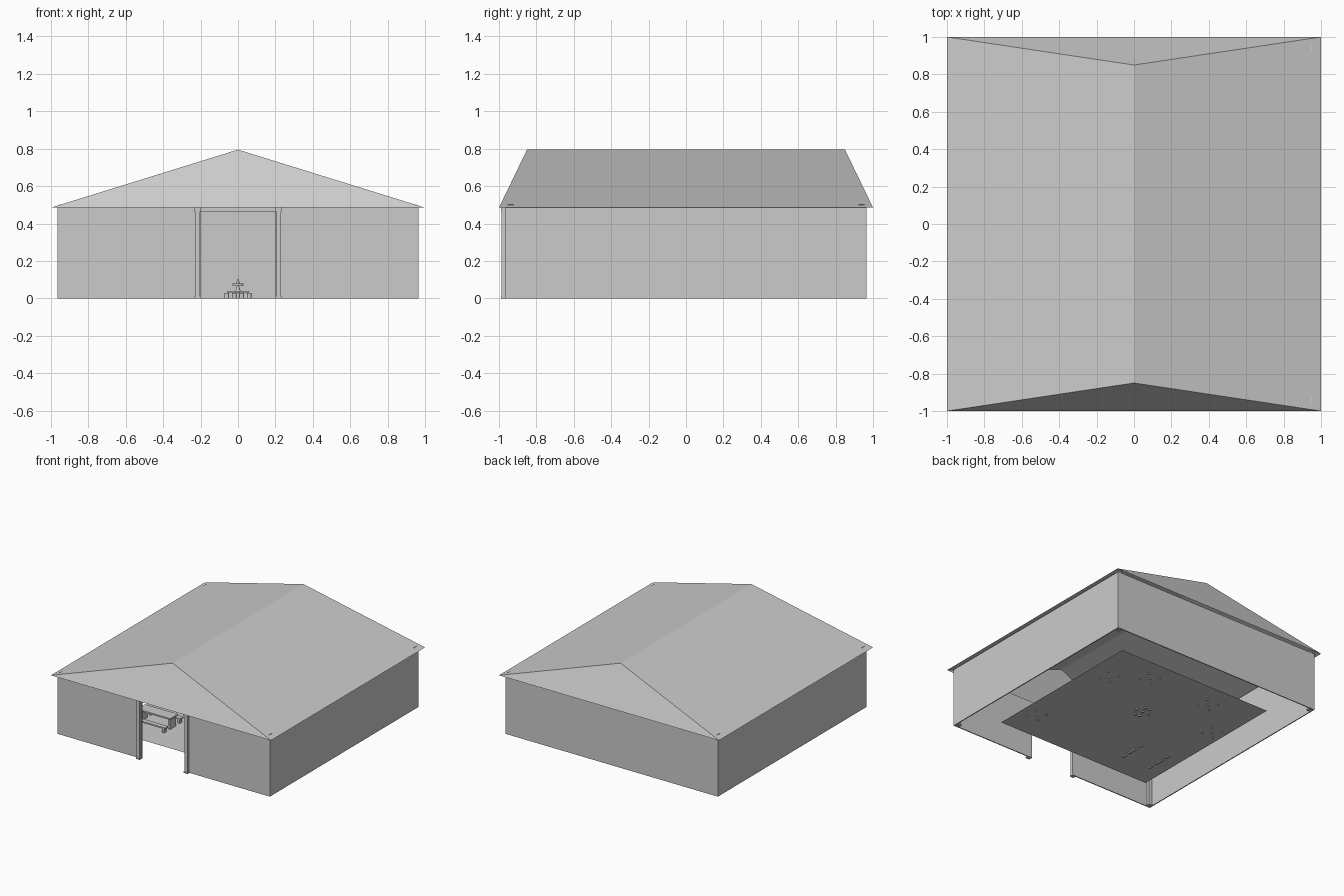
import bpy, bmesh, math
from mathutils import Matrix, Vector

cube = bpy.data.objects.get("Cube")
if cube:
    bpy.data.objects.remove(cube, do_unlink=True)

grey = bpy.data.materials.new("plain grey")
grey.use_nodes = True
grey.diffuse_color = (0.6, 0.6, 0.6, 1)
grey.node_tree.nodes["Principled BSDF"].inputs["Base Color"].default_value = (0.6, 0.6, 0.6, 1)


def finish(name, bm):
    mesh = bpy.data.meshes.new(name)
    bm.to_mesh(mesh)
    bm.free()
    mesh.materials.append(grey)
    obj = bpy.data.objects.new(name, mesh)
    bpy.context.collection.objects.link(obj)
    return obj


def add_box(bm, centre, size):
    matrix = Matrix.Translation(centre) @ Matrix.Diagonal((*size, 1))
    bmesh.ops.create_cube(bm, size=1, matrix=matrix)


def add_tube(bm, x, y, low, high, r1, r2=None):
    bmesh.ops.create_cone(bm, cap_ends=True, segments=12, radius1=r1,
                          radius2=r1 if r2 is None else r2, depth=high - low,
                          matrix=Matrix.Translation((x, y, (low + high) / 2)))


def box(name, centre, size):
    bm = bmesh.new()
    add_box(bm, centre, size)
    return finish(name, bm)


EAVE, RIDGE, WALL, DOOR, THICK = 0.485, 0.795, 0.965, 0.2, 0.008

# Hollow hipped roof
bm = bmesh.new()
fl, fr, br, bl = [bm.verts.new((x, y, EAVE)) for x, y in ((-1, -1), (1, -1), (1, 1), (-1, 1))]
rf, rb = [bm.verts.new((0, y, RIDGE)) for y in (-0.85, 0.85)]
for loop in ((fl, fr, rf), (fr, br, rb, rf), (br, bl, rb), (bl, fl, rf, rb)):
    bm.faces.new(loop)
finish("roof", bm)

# Thin walls, with the front split by the entrance
mid = WALL - THICK / 2
box("back_wall", (0, mid, EAVE / 2), (2 * WALL, THICK, EAVE))
for side, sx in (("right", -1), ("left", 1)):
    box(side + "_wall", (sx * mid, 0, EAVE / 2), (THICK, 2 * WALL, EAVE))
    box(side + "_front_wall", (sx * (DOOR + WALL) / 2, -mid, EAVE / 2),
        (WALL - DOOR, THICK, EAVE))
box("lintel", (0, -mid, EAVE - 0.01), (2 * DOOR, THICK, 0.02))


# Square posts with a small base and cap
def post(name, x, y, top):
    bm = bmesh.new()
    add_box(bm, (x, y, top / 2), (0.026, 0.026, top))
    add_box(bm, (x, y, 0.005), (0.034, 0.034, 0.01))
    add_box(bm, (x, y, top - 0.01), (0.034, 0.034, 0.02))
    finish(name, bm)


for side, sx in (("right", -1), ("left", 1)):
    post(side + "_entrance_post", sx * 0.217, -0.973, EAVE)
    for end, sy in (("front", -1), ("back", 1)):
        post(f"{end}_{side}_corner_post", sx * 0.938, sy * 0.938, 0.502)

# Floor sheet
bm = bmesh.new()
bmesh.ops.create_grid(bm, x_segments=1, y_segments=1, size=0.71,
                      matrix=Matrix.Translation((0, 0, 0.01)))
finish("floor", bm)


# Round tables, each ringed by stools
def table_set(name, x, y, stools=4):
    bm = bmesh.new()
    add_tube(bm, x, y, 0, 0.065, 0.008)
    add_tube(bm, x, y, 0.065, 0.075, 0.05)
    for i in range(stools):
        a = math.tau * (i + 0.5) / stools
        sx, sy = x + 0.075 * math.cos(a), y + 0.075 * math.sin(a)
        add_tube(bm, sx, sy, 0.03, 0.038, 0.018)
        add_tube(bm, sx, sy, 0, 0.03, 0.006)
    finish(name, bm)


for i, (x, y) in enumerate(((0.53, 0.34), (0.58, -0.45), (0.28, 0.52), (-0.31, 0.5), (-0.6, 0.2))):
    table_set(f"table_set_{i + 1}", x, y)

# Long table with benches
bm = bmesh.new()
for y, height, depth in ((-0.4, 0.1, 0.1), (-0.5, 0.05, 0.04), (-0.3, 0.05, 0.04)):
    add_box(bm, (-0.45, y, height), (0.3, depth, 0.012))
    for sx in (-1, 1):
        add_box(bm, (-0.45 + sx * 0.13, y, height / 2), (0.02, depth * 0.8, height))
finish("long_table_and_benches", bm)

# Central stand with low seats
bm = bmesh.new()
add_box(bm, (0, 0.1, 0.035), (0.12, 0.12, 0.008))
for low, high, r1, r2 in ((0, 0.035, 0.01, 0.01), (0.039, 0.07, 0.014, 0.005),
                          (0.07, 0.08, 0.03, 0.03), (0.08, 0.1, 0.008, 0.005)):
    add_tube(bm, 0, 0.1, low, high, r1, r2)
for sx in (-1, 1):
    for x, y in ((0.06, 0.1), (0.02, 0.04), (0.02, 0.16)):
        add_tube(bm, sx * x, y, 0, 0.028, 0.011)
finish("central_stand", bm)
